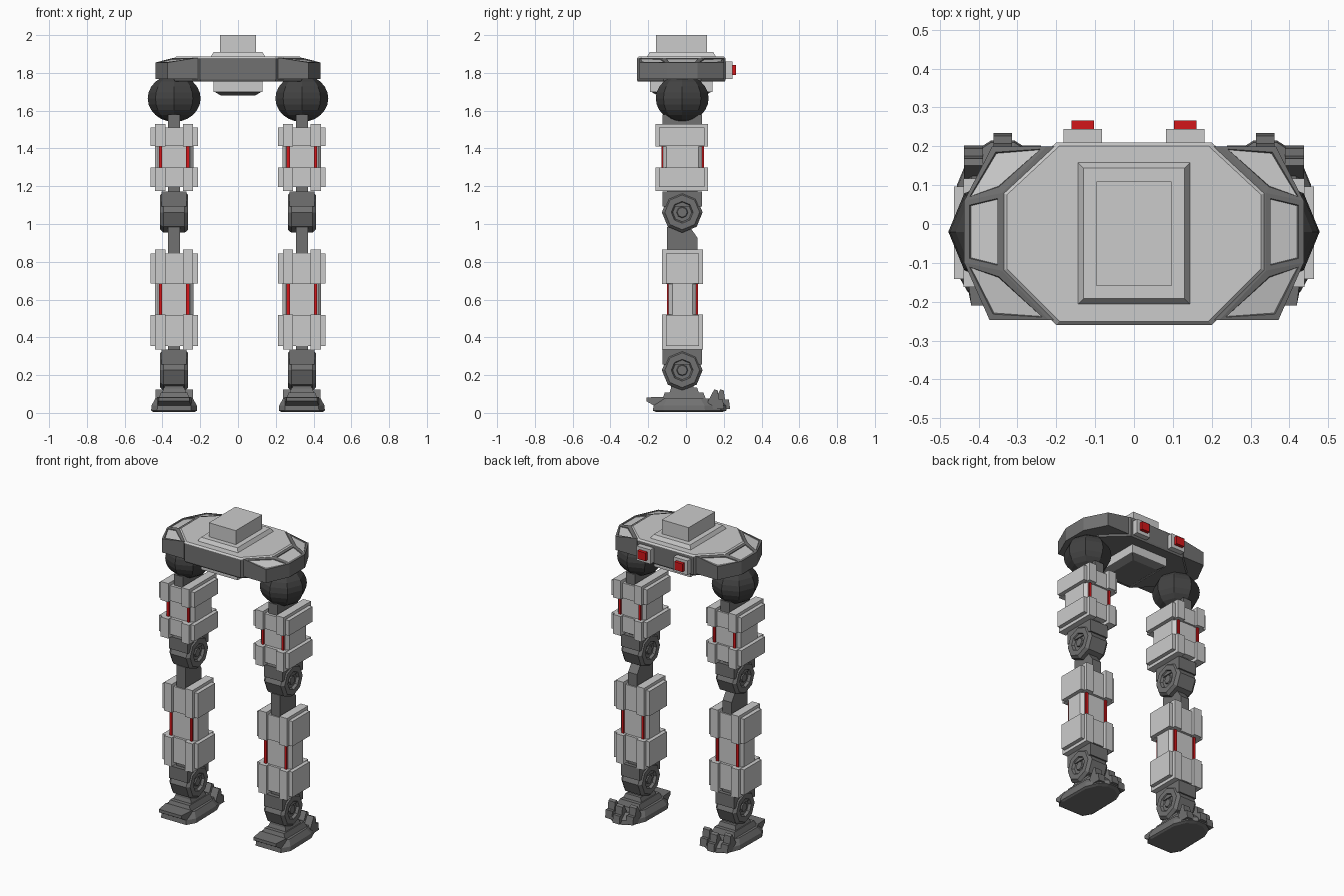
import bpy, bmesh, math
from mathutils import Vector

if "Cube" in bpy.data.objects:
    bpy.data.objects.remove(bpy.data.objects["Cube"])


def material(name, rgb):
    m = bpy.data.materials.new(name)
    m.diffuse_color = (*rgb, 1)
    m.use_nodes = True
    m.node_tree.nodes["Principled BSDF"].inputs["Base Color"].default_value = m.diffuse_color
    return m


LIGHT = material("light grey", (0.60, 0.60, 0.60))
DARK = material("dark grey", (0.165, 0.165, 0.165))
BLACK = material("charcoal", (0.055, 0.055, 0.055))
RED = material("red", (0.65, 0.008, 0.01))
CY = -0.02  # leg axis in y


def finish(bm, name, *mats):
    bmesh.ops.recalc_face_normals(bm, faces=bm.faces)
    me = bpy.data.meshes.new(name)
    bm.to_mesh(me)
    bm.free()
    for m in mats:
        me.materials.append(m)
    ob = bpy.data.objects.new(name, me)
    bpy.context.collection.objects.link(ob)
    return ob


def loft(name, rings, *mats):
    """Closed skin through rings with equal point counts."""
    bm = bmesh.new()
    vs = [[bm.verts.new(p) for p in r] for r in rings]
    n = len(rings[0])
    for a, b in zip(vs, vs[1:]):
        for i in range(n):
            bm.faces.new((a[i], a[(i + 1) % n], b[(i + 1) % n], b[i]))
    bm.faces.new(vs[0])
    bm.faces.new(vs[-1])
    return finish(bm, name, *mats)


def box(name, x, y, z, mat, taper=0.0):
    """Box from ranges; taper pulls the top inwards."""
    def ring(h, t):
        return [(x[0] + t, y[0] + t, h), (x[1] - t, y[0] + t, h),
                (x[1] - t, y[1] - t, h), (x[0] + t, y[1] - t, h)]
    return loft(name, [ring(z[0], 0), ring(z[1], taper)], mat)


def prism(name, outline, levels, mat):
    """Plan outline stacked at (z, scale) levels, scaled about its axis."""
    return loft(name, [[(px * s, CY + (py - CY) * s, z) for px, py in outline]
                       for z, s in levels], mat)


# --- Pelvis ---
octagon = [(-0.2, -0.26), (0.2, -0.26), (0.34, -0.12), (0.34, 0.08),
           (0.2, 0.21), (-0.2, 0.21), (-0.34, 0.08), (-0.34, -0.12)]
prism("pelvis_body", octagon, [(1.755, 0.98), (1.765, 1), (1.873, 1)], DARK)
prism("pelvis_top_plate", octagon, [(1.872, 1), (1.876, 1), (1.887, 0.96)], LIGHT)
box("waist_step", (-0.148, 0.148), (-0.21, 0.162), (1.88, 1.91), LIGHT, 0.018)
box("waist_block", (-0.096, 0.096), (-0.16, 0.11), (1.90, 2.0), LIGHT)
box("pelvis_underside", (-0.13, 0.13), (-0.19, 0.14), (1.70, 1.76), LIGHT)
box("pelvis_keel", (-0.09, 0.09), (-0.15, 0.10), (1.68, 1.702), DARK, -0.038)

for s, side in ((-1, "left"), (1, "right")):
    # Hip guard with three sloped, inset light panels
    outer = [(0.2, 0.2), (0.365, 0.2), (0.437, 0.06), (0.437, -0.10),
             (0.372, -0.247), (0.2, -0.247)]
    inner = [(0.2, 0.2), (0.225, 0.2), (0.34, 0.08), (0.34, -0.12),
             (0.22, -0.247), (0.2, -0.247)]
    bm = bmesh.new()
    rows = [[bm.verts.new((s * x, y, z)) for x, y in pts] for pts, z in
            ((outer, 1.768), (outer, 1.855), (inner, 1.88))]
    for i in range(5):
        bm.faces.new((rows[0][i], rows[0][i + 1], rows[1][i + 1], rows[1][i]))
    facets = [bm.faces.new((rows[1][i], rows[1][i + 1], rows[2][i + 1], rows[2][i]))
              for i in range(5)]
    bm.faces.new(rows[0])
    bm.faces.new(rows[2])
    bmesh.ops.recalc_face_normals(bm, faces=bm.faces)
    bmesh.ops.inset_individual(bm, faces=facets[1:4], thickness=0.018, depth=0)
    bmesh.ops.inset_individual(bm, faces=facets[1:4], thickness=0.003, depth=-0.004)
    for f in facets[1:4]:
        f.material_index = 1
    finish(bm, side + "_hip_guard", DARK, LIGHT)

    # Rear lamp
    c = s * 0.132
    box(side + "_lamp_mount", (c - 0.05, c + 0.05), (0.2, 0.245), (1.768, 1.86), LIGHT)
    box(side + "_lamp", (c - 0.029, c + 0.029), (0.24, 0.266), (1.79, 1.842), RED)


def x_lathe(name, cx, cz, profile, mat, sides=8):
    """Faceted turning about the x axis; profile holds (x offset, radius)."""
    return loft(name, [[(cx + dx, CY + r * math.sin(2 * math.pi * i / sides),
                         cz - r * math.cos(2 * math.pi * i / sides))
                        for i in range(sides)] for dx, r in profile], mat)


def armour(prefix, cx, z, y, core_y):
    """Two clamping blocks around a narrower core with red strips. z: 4 heights."""
    for tag, lo, hi, t_lo, t_hi in (("lower", z[0], z[1], 0.02, 0.002),
                                    ("upper", z[2], z[3], 0.002, 0.02)):
        name = f"{prefix}_{tag}"
        box(name + "_block", (cx - 0.126, cx + 0.126), (y[0] + 0.02, y[1] - 0.02),
            (lo + t_lo, hi - t_hi), LIGHT)
        for k in (-1, 1):
            m = cx + k * 0.074
            box(name + "_clamp", (m - 0.027, m + 0.027), y, (lo, hi), LIGHT)
    # Core with chamfered corners
    a, b = core_y
    plan = [(-0.085, a), (0.085, a), (0.102, a + 0.02), (0.102, b - 0.02),
            (0.085, b), (-0.085, b), (-0.102, b - 0.02), (-0.102, a + 0.02)]
    loft(prefix + "_core", [[(cx + px, py, h) for px, py in plan]
                            for h in (z[1] - 0.01, z[2] + 0.01)], LIGHT)
    for k in (-1, 1):
        m = cx + k * 0.072
        for yy in core_y:
            box(prefix + "_red_strip", (m - 0.008, m + 0.008),
                (yy - 0.009, yy + 0.009), (z[1], z[2]), RED)


def joint(prefix, cx, cz):
    """Octagonal hinge with recessed round caps and its upper bracket."""
    half = [(0.05, 0.108), (0.056, 0.108), (0.074, 0.092), (0.074, 0.058),
            (0.058, 0.050), (0.058, 0.030), (0.066, 0.026)]
    x_lathe(prefix + "_hinge", cx, cz,
            [(-d, r) for d, r in reversed(half)] + half, DARK)
    box(prefix + "_bracket", (cx - 0.066, cx + 0.066), (-0.125, 0.085),
        (cz + 0.03, cz + 0.11), DARK)


for s, side in ((-1, "left"), (1, "right")):
    cx = s * 0.338
    # Hip ball
    bm = bmesh.new()
    bmesh.ops.create_uvsphere(bm, u_segments=8, v_segments=12, radius=0.14)
    for v in bm.verts:
        v.co = Vector((cx, CY, 1.665)) + Vector((v.co.x, v.co.y, v.co.z * 0.89))
    finish(bm, side + "_hip_ball", BLACK)
    box(side + "_hip_neck", (cx - 0.032, cx + 0.032), (-0.125, 0.085), (1.48, 1.58), DARK)

    # Thigh, knee
    armour(side + "_thigh", cx, (1.175, 1.30, 1.41, 1.53), (-0.162, 0.117), (-0.122, 0.085))
    joint(side + "_knee", cx, 1.062)
    box(side + "_knee_post", (cx - 0.032, cx + 0.032), (-0.10, 0.06), (1.10, 1.22), DARK)
    # Shin post with a sloped rear corner
    post = [(-0.10, 0.84), (0.062, 0.84), (0.062, 0.925), (0.02, 0.985), (-0.10, 0.985)]
    loft(side + "_shin_post", [[(cx + d, y, z) for y, z in post]
                               for d in (-0.032, 0.032)], DARK)

    # Calf, ankle
    armour(side + "_calf", cx, (0.335, 0.52, 0.682, 0.865), (-0.127, 0.09), (-0.092, 0.054))
    box(side + "_ankle_post", (cx - 0.032, cx + 0.032), (-0.10, 0.062), (0.28, 0.38), DARK)
    joint(side + "_ankle", cx, 0.226)
    box(side + "_ankle_stem", (cx - 0.05, cx + 0.05), (-0.08, 0.04), (0.08, 0.2), DARK)

    # Foot: sole, instep, raised plate at the flat end, three claws at the other
    sole = [(-0.09, -0.175), (0.09, -0.175), (0.122, -0.12), (0.118, 0.10),
            (0.085, 0.18), (0.03, 0.215), (-0.03, 0.215), (-0.085, 0.18),
            (-0.118, 0.10), (-0.122, -0.12)]
    loft(side + "_foot_sole", [[(cx + x * k, CY + (y - CY) * k, z) for x, y in sole]
                               for z, k in ((0.005, 0.9), (0.012, 1), (0.04, 0.98), (0.075, 0.82))],
         DARK)
    box(side + "_foot_instep", (cx - 0.088, cx + 0.088), (-0.13, 0.11), (0.06, 0.108), DARK, 0.018)
    box(side + "_foot_collar", (cx - 0.066, cx + 0.066), (-0.09, 0.07), (0.10, 0.135), DARK, 0.012)
    flap = [(-0.21, 0.062), (-0.155, 0.03), (-0.10, 0.06), (-0.12, 0.085), (-0.21, 0.082)]
    loft(side + "_foot_end_plate", [[(cx + d * (1 if y > -0.2 else 0.88), y, z) for y, z in flap]
                                    for d in (-0.092, 0.092)], DARK)
    claw = [(-0.075, 0.06), (-0.04, 0.125), (-0.022, 0.118), (-0.015, 0.07),
            (0.005, 0.07), (0.012, 0.02), (-0.06, 0.02)]
    for dx, dy in ((-0.075, 0.19), (0, 0.222), (0.075, 0.19)):
        loft(side + "_foot_claw", [[(cx + dx + w, dy + y, z) for y, z in claw]
                                   for w in (-0.024, 0.024)], DARK)
